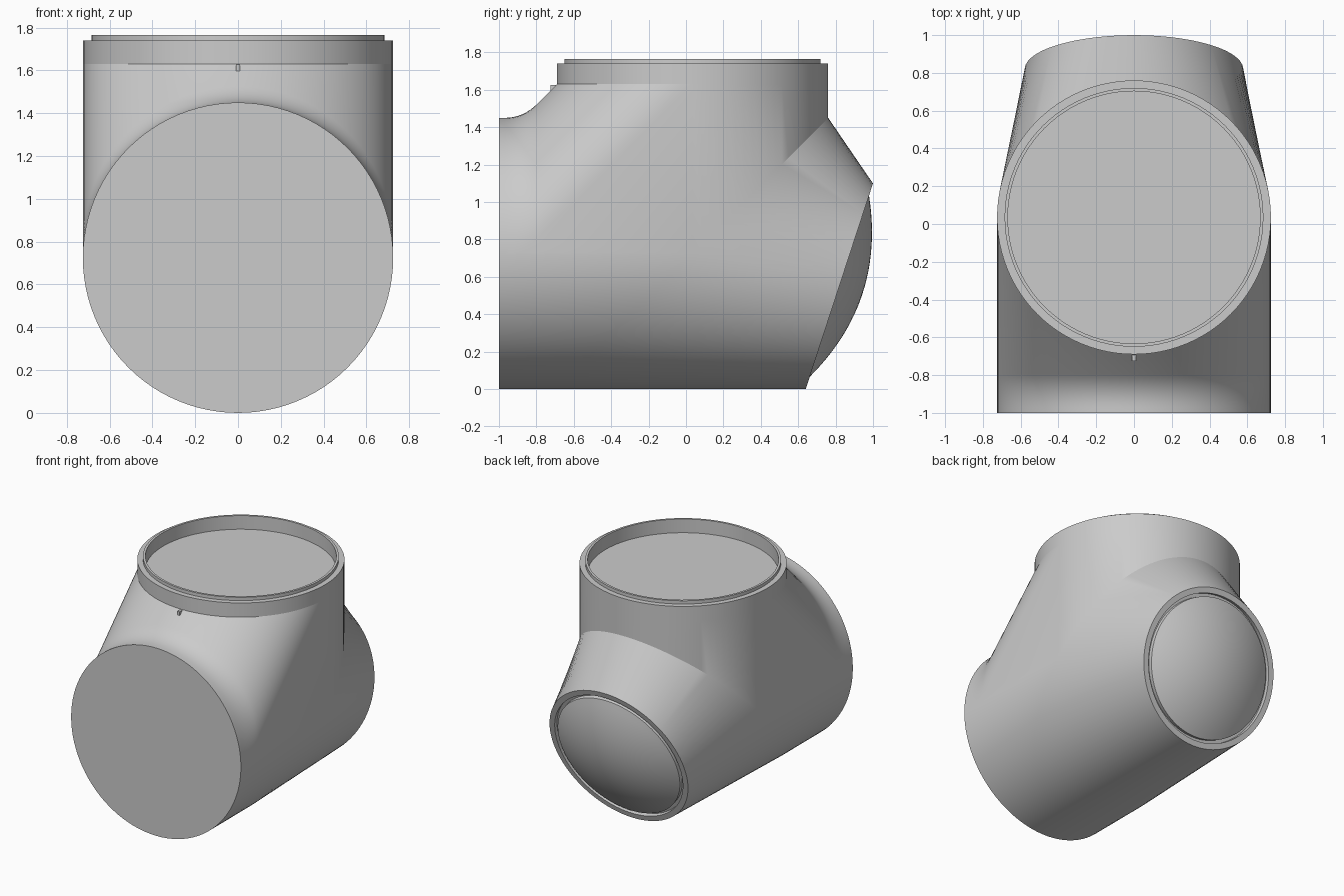
import bpy, bmesh, math
from mathutils import Vector

if "Cube" in bpy.data.objects:
    bpy.data.objects.remove(bpy.data.objects["Cube"])

N = 96                      # sides of every round section
R, YC, ZC = 0.725, 0.035, 0.725
TOP, Y0 = 1.63, -0.87       # top of body, front corner of the sloped shoulder
CAP_R = 0.578
CAP_C = Vector((0, 0.82, 0.55))
CAP_UP = Vector((0, 0.311, 0.951)).normalized()
CAP_N = Vector((0, CAP_UP.z, -CAP_UP.y))
X = Vector((1, 0, 0))


def finish(name, bm):
    bmesh.ops.remove_doubles(bm, verts=bm.verts, dist=1e-4)
    bmesh.ops.recalc_face_normals(bm, faces=bm.faces)
    mesh = bpy.data.meshes.new(name)
    bm.to_mesh(mesh)
    bm.free()
    ob = bpy.data.objects.new(name, mesh)
    bpy.context.collection.objects.link(ob)
    bpy.ops.object.select_all(action='DESELECT')
    ob.select_set(True)
    bpy.context.view_layer.objects.active = ob
    bpy.ops.object.shade_smooth_by_angle(angle=math.radians(25))
    return ob


def patch(bm, path, start, end):
    """Skin a path function over the angle steps start..end."""
    rows = [[bm.verts.new(p) for p in path(2 * math.pi * i / N)]
            for i in range(start, end + 1)]
    for a, b in zip(rows, rows[1:]):
        for j in range(len(a) - 1):
            if (a[j].co - b[j].co).length < 1e-6:      # pole of a lathe
                bm.faces.new((a[j], a[j + 1], b[j + 1]))
            elif (a[j + 1].co - b[j + 1].co).length < 1e-6:
                bm.faces.new((a[j], a[j + 1], b[j]))
            else:
                bm.faces.new((a[j], a[j + 1], b[j + 1], b[j]))


def mitre(t):
    return Vector((R * math.cos(t), YC + R * math.sin(t), ZC + R * math.sin(t)))


def top_point(t):
    return Vector((R * math.cos(t), YC + R * math.sin(t), TOP))


def shoulder(t):
    """45 degree slope from the top opening, blended into the front pipe."""
    k = Vector((R * math.cos(t), Y0, ZC - R * math.sin(t)))
    a, c = k + Vector((0, .075, .075)), k + Vector((0, -.1, 0))
    pts = [top_point(t)]
    for i in range(9):
        u = i / 8
        pts.append(a * (1 - u) ** 2 + k * 2 * u * (1 - u) + c * u * u)
    return pts


def lathe(name, profile, centre, u, v, axis):
    bm = bmesh.new()
    patch(bm, lambda t: [centre + (u * math.cos(t) + v * math.sin(t)) * r + axis * h
                         for r, h in profile], 0, N)
    return finish(name, bm)


# Body: shoulder, upright pipe, horizontal pipe and tapered back
bm = bmesh.new()
patch(bm, lambda t: shoulder(t) + [Vector((R * math.cos(t), -1, ZC - R * math.sin(t)))],
      N // 2, N)
patch(bm, lambda t: [top_point(t), mitre(t)], 0, N // 2)
patch(bm, lambda t: [Vector((R * math.cos(t), y, ZC + R * math.sin(t)))
                     for y in (-1, Y0 - .1)] + [mitre(t)], N // 2, N)
patch(bm, lambda t: [mitre(t), CAP_C + (X * math.cos(t) + CAP_UP * math.sin(t)) * CAP_R],
      0, N)

# Flat side panels, front face and hidden top deck
for t in (0, math.pi):
    bm.faces.new([bm.verts.new(p) for p in shoulder(t) + [mitre(t)]])
angles = [2 * math.pi * i / N for i in range(N)]
bm.faces.new([bm.verts.new((R * math.cos(t), -1, ZC + R * math.sin(t))) for t in angles])
bm.faces.new([bm.verts.new(top_point(t)) for t in angles])
finish("body", bm)

# Top collar with raised lip and sunken floor
lathe("top_collar",
      [(R, TOP), (R, 1.74), (.685, 1.74), (.685, 1.765), (.668, 1.765),
       (.668, 1.66), (0, 1.66)],
      Vector((0, YC, 0)), X, Vector((0, 1, 0)), Vector((0, 0, 1)))

# Tilted back cap: flat rim, groove and shallow dome
dome = [(.51 * (1 - i / 12), .13 * (1 - (1 - i / 12) ** 2)) for i in range(13)]
lathe("back_cap", [(CAP_R, 0), (.535, 0), (.535, -.03), (.51, -.03)] + dome,
      CAP_C, X, CAP_UP, CAP_N)

# Small alignment mark below the collar
bm = bmesh.new()
bmesh.ops.create_cube(bm, size=1)
for v in bm.verts:
    v.co = Vector((v.co.x * .02, v.co.y * .05 - .70, v.co.z * .03 + 1.612))
finish("alignment_mark", bm)
